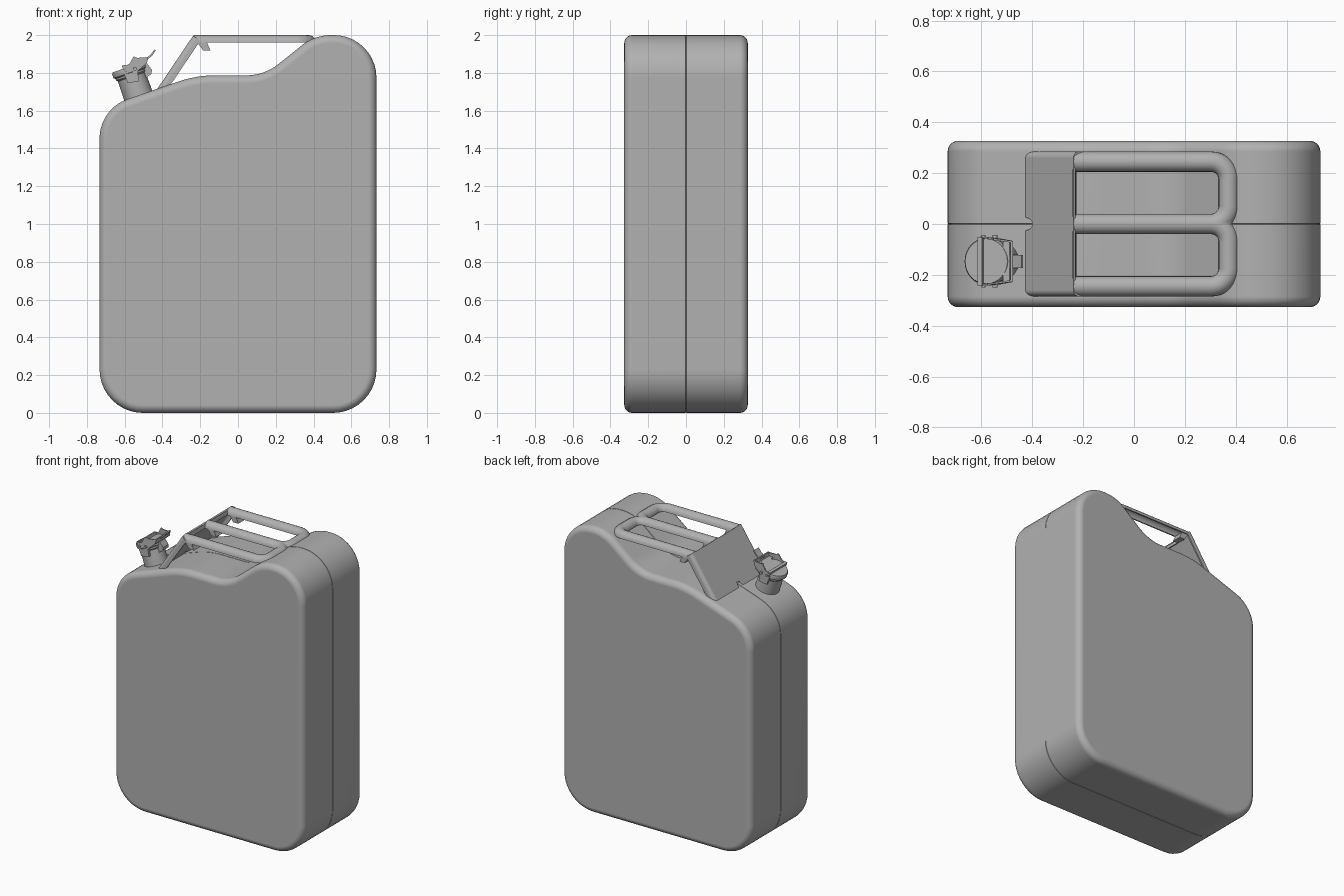
import bpy, bmesh
from math import sin, cos, tan, pi, radians
from mathutils import Vector, Matrix

if "Cube" in bpy.data.objects:
    bpy.data.objects.remove(bpy.data.objects["Cube"])

paint = bpy.data.materials.new("grey_paint")
paint.diffuse_color = (0.44, 0.44, 0.44, 1)
paint.use_nodes = True
paint.node_tree.nodes["Principled BSDF"].inputs["Base Color"].default_value = paint.diffuse_color


def loft(name, rings, matrix=None, loop=False, angle=35):
    """Skin closed rings of points; cap the ends unless the rings form a loop."""
    bm = bmesh.new()
    vs = [[bm.verts.new(p) for p in r] for r in rings]
    n = len(rings[0])
    pairs = list(zip(vs, vs[1:])) + ([(vs[-1], vs[0])] if loop else [])
    for a, b in pairs:
        for i in range(n):
            j = (i + 1) % n
            bm.faces.new((a[i], a[j], b[j], b[i]))
    if not loop:
        bm.faces.new(vs[0])
        bm.faces.new(vs[-1])
    bmesh.ops.recalc_face_normals(bm, faces=bm.faces)
    me = bpy.data.meshes.new(name)
    bm.to_mesh(me)
    bm.free()
    me.materials.append(paint)
    ob = bpy.data.objects.new(name, me)
    bpy.context.collection.objects.link(ob)
    if matrix:
        ob.matrix_world = matrix
    bpy.ops.object.select_all(action='DESELECT')
    ob.select_set(True)
    bpy.context.view_layer.objects.active = ob
    bpy.ops.object.shade_smooth_by_angle(angle=radians(angle))
    return ob


def prism(name, outline, y0, y1, matrix=None):
    return loft(name, [[(x, y, z) for x, z in outline] for y in (y0, y1)], matrix)


def lathe(name, profile, matrix=None, n=32):
    return loft(name, [[(r * cos(2 * pi * i / n), r * sin(2 * pi * i / n), z)
                        for i in range(n)] for r, z in profile], matrix)


def fillet(corners, seg=10):
    """Round the corners (x, y, radius) of a polyline."""
    out, n = [], len(corners)
    for i, (x, y, r) in enumerate(corners):
        p = Vector((x, y))
        if r == 0:
            out.append(p)
            continue
        a = (Vector(corners[i - 1][:2]) - p).normalized()
        b = (Vector(corners[(i + 1) % n][:2]) - p).normalized()
        half = a.angle(b) / 2
        c = p + (a + b).normalized() * (r / sin(half))
        s, e = p + a * (r / tan(half)) - c, p + b * (r / tan(half)) - c
        turn = s.angle(e)
        for k in range(seg + 1):
            t = k / seg
            out.append(c + (s * sin((1 - t) * turn) + e * sin(t * turn)) / sin(turn))
    return out


def normals(pts, closed=True):
    """Left-hand normals of a polyline."""
    res, n = [], len(pts)
    for i, p in enumerate(pts):
        t = Vector((0, 0))
        if closed or i > 0:
            t += (p - pts[i - 1]).normalized()
        if closed or i < n - 1:
            t += (pts[(i + 1) % n] - p).normalized()
        t.normalize()
        res.append(Vector((-t.y, t.x)))
    return res


def mirror_y(ob, bisect=False):
    m = ob.modifiers.new("mirror", 'MIRROR')
    m.use_axis = (False, True, False)
    m.use_bisect_axis = (False, bisect, False)


# Can body: side profile lofted across y, rounded rims and a fine centre seam
prof = fillet([(0.733, 0, 0.23), (0.733, 2.0, 0.225), (0.405, 2.0, 0.25), (0.14, 1.787, 0.27),
               (-0.22, 1.787, 0.6), (-0.733, 1.61, 0.22), (-0.733, 0, 0.23)])
norm = normals(prof)
R = 0.042
half = [(0.002, 0)] + [(0.327 - R + R * sin(a * pi / 12), R - R * cos(a * pi / 12))
                       for a in range(7)]
stations = [(-y, d) for y, d in reversed(half)] + [(0, 0.004)] + half
loft("can_body", [[(p.x + m.x * d, y, p.y + m.y * d) for p, m in zip(prof, norm)]
                  for y, d in stations])

# Handle bars: pressed half-round channel bent round each opening
path = fillet([(-0.235, 0.245, 0), (0.373, 0.245, 0.07), (0.373, 0, 0.07), (-0.235, 0, 0)])
arc = [k * pi / 10 for k in range(11)]
sect = [(0.04 * cos(a), 0.04 * sin(a)) for a in arc] + \
       [(0.031 * cos(a), 0.031 * sin(a)) for a in reversed(arc)]
bars = loft("handle_bars", [[(p.x + m.x * s, p.y + m.y * s, 1.96 + h) for s, h in sect]
                            for p, m in zip(path, normals(path, False))])
mirror_y(bars, True)


# Handle foot: inclined plate with turned-down sides
def channel(w, depth, r, top):
    q = [(w - r + r * cos(k * pi / 10), top - r + r * sin(k * pi / 10)) for k in range(6)]
    right = [(w, -depth)] + q
    return right + [(-y, h) for y, h in reversed(right)]


outer, inner = channel(0.285, 0.046, 0.025, 0), channel(0.275, 0.046, 0.016, -0.01)
nx, nz = -0.83, 0.56
foot = loft("handle_foot", [[(x + nx * h, y, z + nz * h) for y, h in outer + inner[::-1]]
                            for x, z in ((-0.435, 1.704), (-0.238, 1.996))])
notch = lathe("notch_cutter", [(0.025, 1.6), (0.025, 1.85)],
              Matrix.Translation((-0.425, 0, 0)), n=20)
notch.hide_render = True
notch.display_type = 'WIRE'
cut = foot.modifiers.new("notch", 'BOOLEAN')
cut.operation = 'DIFFERENCE'
cut.object = notch

# Rolled lips at the opening ends, and small tabs under the bars
lip = prism("handle_lip", [(-0.25, 1.978), (-0.241, 1.992), (-0.235, 1.99), (-0.229, 1.98),
                           (-0.226, 1.96), (-0.233, 1.96), (-0.236, 1.974)], 0.03, 0.215)
mirror_y(lip)
for i, y in enumerate((-0.245, 0, 0.245)):
    prism("handle_tab_%d" % (i + 1), [(-0.215, 1.962), (-0.165, 1.962), (-0.145, 1.918),
                                      (-0.185, 1.918)], y - 0.034, y + 0.034)

# Spout assembly, built upright in its own tilted frame
T = Matrix.Translation((-0.53, -0.147, 1.685)) @ Matrix.Rotation(radians(-19.2), 4, 'Y')
lathe("spout_neck", [(0.079, -0.03), (0.077, 0.1), (0.084, 0.108), (0.084, 0.125), (0.07, 0.13)], T)
lathe("spout_cap", [(0.085, 0.118), (0.093, 0.124), (0.094, 0.144), (0.088, 0.155)], T)

# Lever wings, hinge ears and pins on both sides of the cap
wing = [(-0.03, 0.138), (-0.022, 0.165), (0.01, 0.168), (0.045, 0.198), (0.06, 0.185),
        (0.115, 0.17), (0.1, 0.142), (0.04, 0.118)]
ear = [(-0.03, 0.075), (0.03, 0.065), (0.04, 0.125), (0.01, 0.15), (-0.035, 0.145)]
for side, s in (("front", -1), ("back", 1)):
    loft("lever_wing_" + side, [[(u, s * (0.097 - max(u, 0) * 0.15 - t), w) for u, w in wing]
                                for t in (0, 0.007)], T)
    prism("hinge_ear_" + side, ear, s * 0.072, s * 0.09, T)
    for u, w, r in ((-0.015, 0.143, 0.008), (0.03, 0.135, 0.01)):
        lathe("hinge_pin_" + side, [(r, -0.01), (r, 0.01)],
              T @ Matrix.Translation((u, s * 0.093, w)) @ Matrix.Rotation(pi / 2, 4, 'X'), n=12)

# Lever cross bar, end plate, thumb tab and latch lug
prism("lever_cross_bar", [(-0.03, 0.15), (-0.012, 0.15), (-0.012, 0.172), (-0.03, 0.172)],
      -0.096, 0.096, T)
prism("lever_end_plate", [(0.07, 0.145), (0.1, 0.142), (0.117, 0.17), (0.108, 0.173),
                          (0.095, 0.152), (0.07, 0.155)], -0.08, 0.08, T)
prism("lever_thumb_tab", [(0.1, 0.155), (0.14, 0.17), (0.166, 0.19), (0.162, 0.197),
                          (0.135, 0.179), (0.1, 0.165)], -0.026, 0.026, T)
prism("latch_lug", [(0.07, 0.07), (0.105, 0.08), (0.113, 0.1), (0.1, 0.14), (0.07, 0.14)],
      -0.03, 0.03, T)

# Keep the large faces flat in the smooth shading
for ob in bpy.context.scene.objects:
    wn = ob.modifiers.new("weighted_normals", 'WEIGHTED_NORMAL')
    wn.keep_sharp = True
